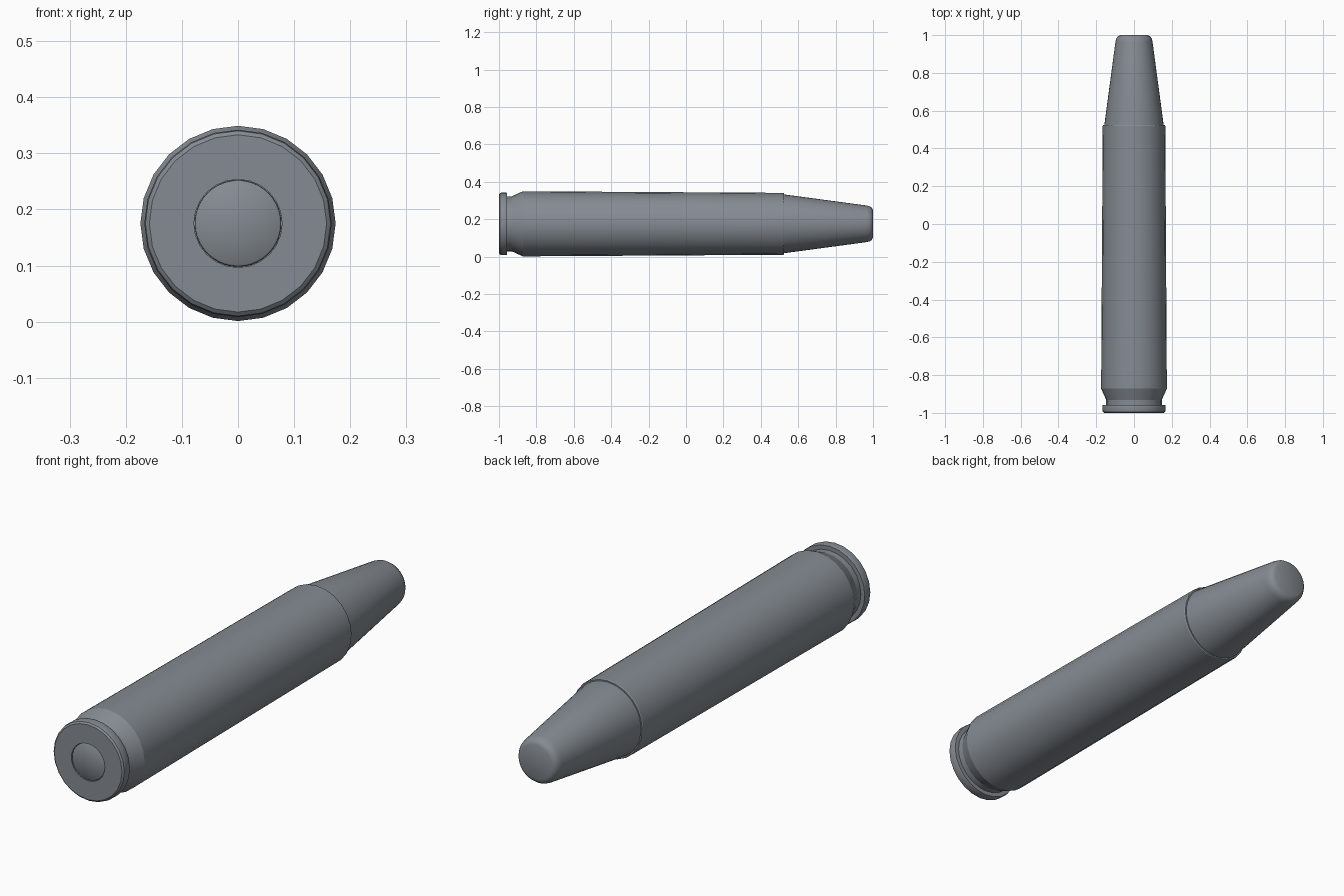
import bpy, bmesh, math

if "Cube" in bpy.data.objects:
    bpy.data.objects.remove(bpy.data.objects["Cube"])

AXIS_Z = 0.175

# Dark blue-grey metal
metal = bpy.data.materials.new("dark_metal")
metal.diffuse_color = (0.235, 0.26, 0.29, 1)
metal.use_nodes = True
metal.node_tree.nodes["Principled BSDF"].inputs["Base Color"].default_value = metal.diffuse_color


def lathe(name, profile, sides, smooth_angle):
    """Revolve (radius, y) points around the long axis; radius 0 closes an end."""
    bm = bmesh.new()
    rings = []
    for r, y in profile:
        if r == 0:
            rings.append([bm.verts.new((0, y, AXIS_Z))])
            continue
        rings.append([bm.verts.new((r * math.cos(2 * math.pi * i / sides), y,
                                    AXIS_Z + r * math.sin(2 * math.pi * i / sides)))
                      for i in range(sides)])
    for a, b in zip(rings, rings[1:]):
        for i in range(sides):
            j = (i + 1) % sides
            quad = [a[i % len(a)], a[j % len(a)], b[j % len(b)], b[i % len(b)]]
            bm.faces.new(list(dict.fromkeys(quad)))
    bmesh.ops.recalc_face_normals(bm, faces=bm.faces)
    mesh = bpy.data.meshes.new(name)
    bm.to_mesh(mesh)
    bm.free()
    mesh.materials.append(metal)
    obj = bpy.data.objects.new(name, mesh)
    bpy.context.collection.objects.link(obj)
    bpy.ops.object.select_all(action='DESELECT')
    obj.select_set(True)
    bpy.context.view_layer.objects.active = obj
    bpy.ops.object.shade_smooth_by_angle(angle=math.radians(smooth_angle))
    return obj


# Case: primer pocket, rim, extraction groove, tapered wall and rolled mouth
lathe("case", [
    (0, -0.985), (0.0785, -0.985), (0.0785, -1.0),
    (0.158, -1.0), (0.165, -0.994), (0.167, -0.985), (0.167, -0.963),
    (0.165, -0.957), (0.147, -0.957), (0.147, -0.932), (0.174, -0.872),
    (0.1655, 0.520), (0.163, 0.525), (0.157, 0.525), (0.155, 0.51), (0, 0.51),
], 24, 20)

# Primer: small disc set in the base
lathe("primer", [
    (0, -0.999), (0.074, -0.999), (0.0762, -0.997), (0.077, -0.993),
    (0.077, -0.98), (0, -0.98),
], 40, 50)

# Tip: tapered cone with a rounded flat nose
lathe("tip", [
    (0, 0.50), (0.157, 0.50), (0.157, 0.525), (0.098, 0.965),
    (0.094, 0.982), (0.086, 0.994), (0.073, 1.0), (0, 1.0),
], 40, 40)
